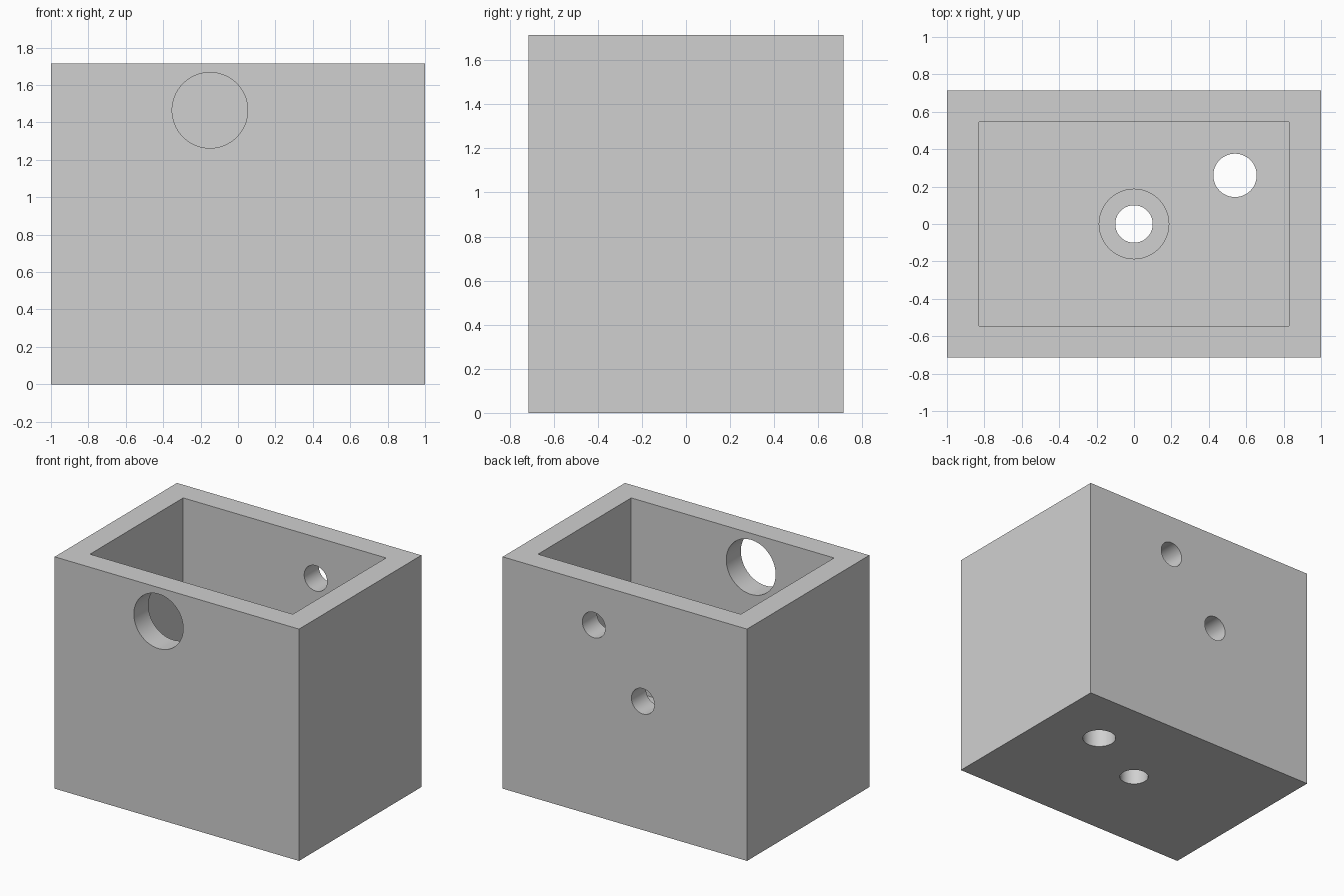
import bpy
import math

cube = bpy.data.objects.get("Cube")
if cube:
    bpy.data.objects.remove(cube, do_unlink=True)

# Overall size, wall and floor thickness
W, D, H = 2.0, 1.43, 1.715
WALL, FLOOR = 0.17, 0.286

grey = bpy.data.materials.new("light grey")
grey.use_nodes = True
colour = (0.63, 0.63, 0.63, 1.0)
grey.diffuse_color = colour
grey.node_tree.nodes["Principled BSDF"].inputs["Base Color"].default_value = colour


def box(name, size, centre):
    bpy.ops.mesh.primitive_cube_add(size=1, location=centre)
    ob = bpy.context.object
    ob.name = name
    ob.scale = size
    bpy.ops.object.transform_apply(location=True, rotation=True, scale=True)
    ob.data.materials.append(grey)
    return ob


def drill(name, radius, depth, centre, along_y=False):
    rot = (math.pi / 2, 0, 0) if along_y else (0, 0, 0)
    bpy.ops.mesh.primitive_cylinder_add(vertices=96, radius=radius, depth=depth,
                                        location=centre, rotation=rot)
    ob = bpy.context.object
    ob.name = name
    ob.data.materials.append(grey)
    return ob


# Solid block, then hollowed from above
body = box("box_body", (W, D, H), (0, 0, H / 2))
wall_y = D / 2 - WALL / 2
cutters = [
    box("cavity_cutter", (W - 2 * WALL, D - 2 * WALL, H), (0, 0, FLOOR + H / 2)),
    # Front and back wall holes
    drill("front_hole_cutter", 0.202, WALL * 2, (-0.15, -wall_y, 1.465), True),
    drill("upper_back_hole_cutter", 0.094, WALL * 2, (0.254, wall_y, 1.41), True),
    drill("lower_back_hole_cutter", 0.094, WALL * 2, (-0.148, wall_y, 0.953), True),
    # Floor holes and the recess around the centre one
    drill("centre_hole_cutter", 0.10, FLOOR * 3, (0, 0, FLOOR / 2)),
    drill("centre_recess_cutter", 0.186, FLOOR, (0, 0, FLOOR)),
    drill("offset_hole_cutter", 0.116, FLOOR * 3, (0.54, 0.26, FLOOR / 2)),
]

bpy.ops.object.select_all(action='DESELECT')
body.select_set(True)
bpy.context.view_layer.objects.active = body
for cutter in cutters:
    mod = body.modifiers.new(cutter.name, 'BOOLEAN')
    mod.operation = 'DIFFERENCE'
    mod.solver = 'EXACT'
    mod.object = cutter
    bpy.ops.object.modifier_apply(modifier=mod.name)
for cutter in cutters:
    bpy.data.objects.remove(cutter, do_unlink=True)

bpy.ops.object.shade_smooth_by_angle(angle=math.radians(30))
